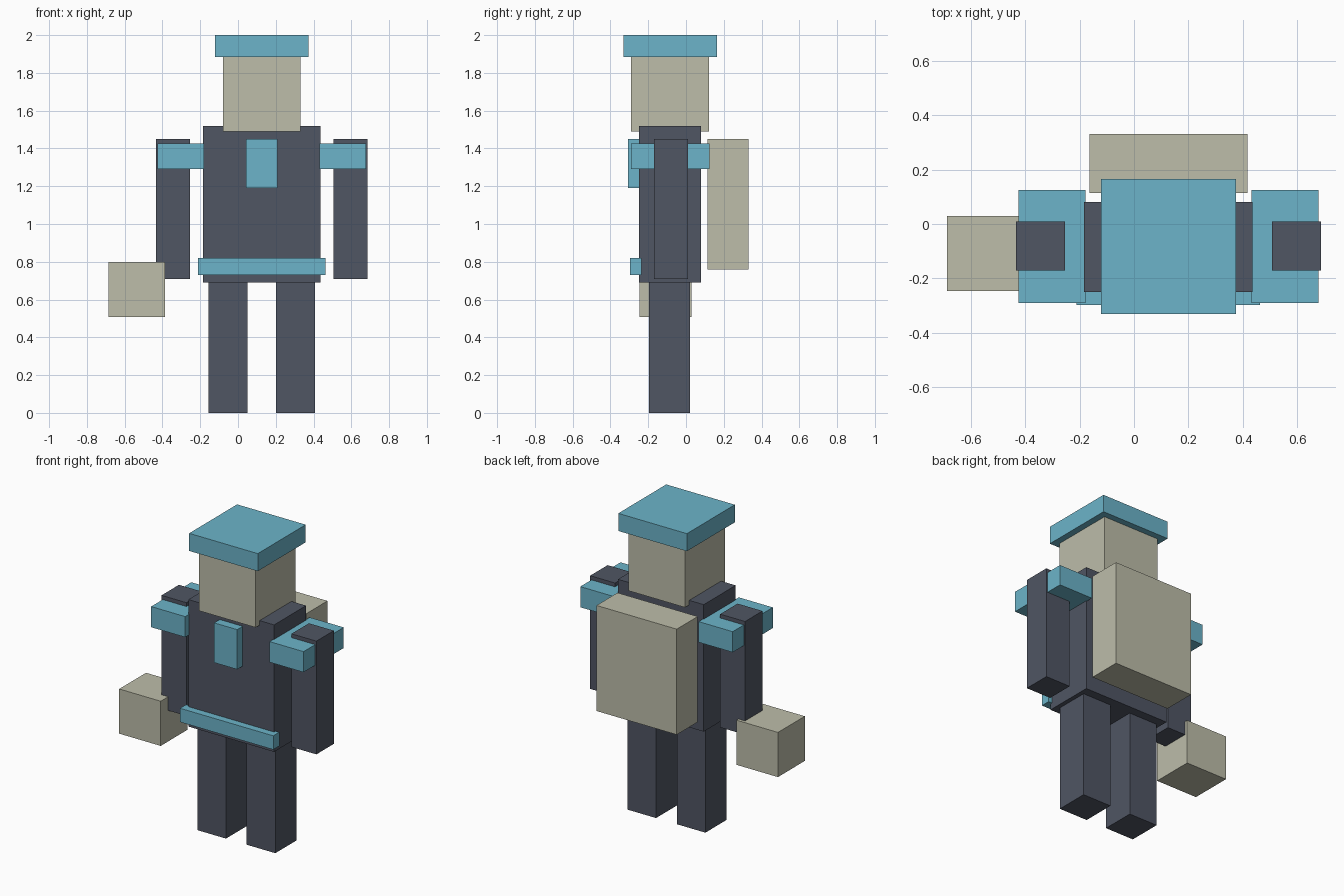
import bpy
import bmesh
from mathutils import Vector

cube = bpy.data.objects.get("Cube")
if cube:
    bpy.data.objects.remove(cube, do_unlink=True)


def material(name, rgb):
    mat = bpy.data.materials.new(name)
    mat.use_nodes = True
    color = (*rgb, 1.0)
    mat.diffuse_color = color
    mat.node_tree.nodes["Principled BSDF"].inputs["Base Color"].default_value = color
    return mat


slate = material("slate_grey", (0.08, 0.092, 0.126))
teal = material("teal_blue", (0.15, 0.455, 0.585))
stone = material("pale_stone", (0.51, 0.51, 0.40))

AXIS = 0.126  # the body's mirror plane


def box(name, mat, x, y, z):
    """Flat-faced box spanning the given (low, high) ranges."""
    low, high = (Vector(corner) for corner in zip(x, y, z))
    bm = bmesh.new()
    bmesh.ops.create_cube(bm, size=1)
    bmesh.ops.scale(bm, vec=high - low, verts=bm.verts)
    mesh = bpy.data.meshes.new(name)
    bm.to_mesh(mesh)
    bm.free()
    mesh.materials.append(mat)
    obj = bpy.data.objects.new(name, mesh)
    obj.location = (low + high) / 2
    bpy.context.collection.objects.link(obj)


def centred(name, mat, half_width, y, z):
    box(name, mat, (AXIS - half_width, AXIS + half_width), y, z)


def pair(name, mat, inner, outer, y, z):
    """Left and right boxes, measured outward from the body's axis."""
    box("left_" + name, mat, (AXIS + inner, AXIS + outer), y, z)
    box("right_" + name, mat, (AXIS - outer, AXIS - inner), y, z)


# Body and limbs
centred("torso", slate, 0.31, (-0.25, 0.08), (0.69, 1.52))
pair("leg", slate, 0.075, 0.282, (-0.197, 0.022), (0, 0.695))
pair("arm", slate, 0.38, 0.56, (-0.17, 0.01), (0.71, 1.45))

# Head and cap
centred("head", stone, 0.205, (-0.29, 0.123), (1.49, 1.885))
centred("cap", teal, 0.248, (-0.33, 0.165), (1.885, 2))

# Trim
pair("shoulder_guard", teal, 0.305, 0.551, (-0.29, 0.125), (1.29, 1.425))
centred("chest_plate", teal, 0.083, (-0.307, -0.245), (1.19, 1.45))
centred("belt", teal, 0.337, (-0.297, -0.235), (0.73, 0.82))

# Backpack and carried block
centred("backpack", stone, 0.29, (0.113, 0.33), (0.76, 1.45))
box("carried_block", stone, (-0.686, -0.386), (-0.247, 0.03), (0.508, 0.8))
